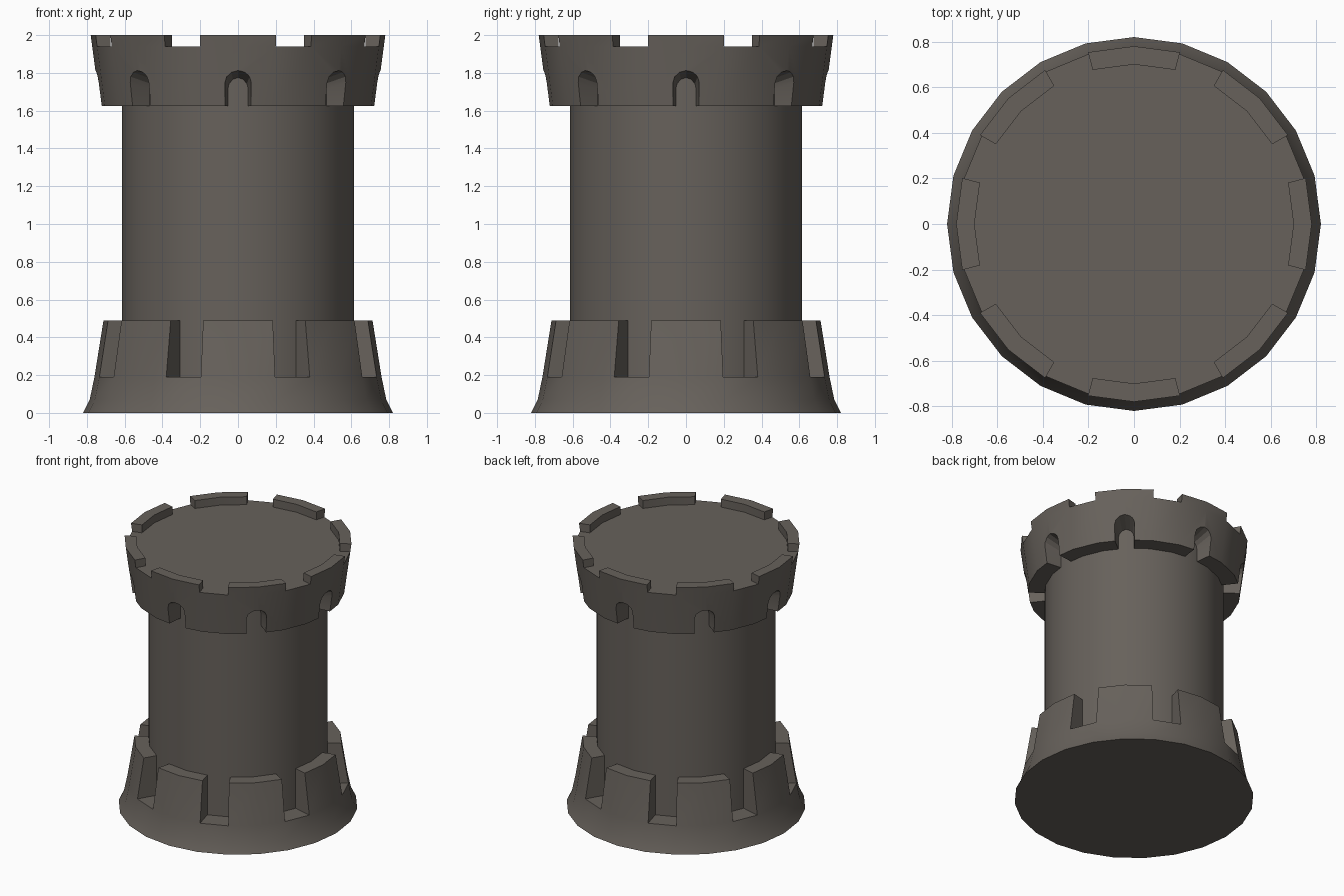
import bpy, bmesh, math

if "Cube" in bpy.data.objects:
    bpy.data.objects.remove(bpy.data.objects["Cube"])

N = 24                      # sides of the tower
stone = bpy.data.materials.new("dark_stone")
stone.diffuse_color = (0.135, 0.12, 0.105, 1)
stone.use_nodes = True
stone.node_tree.nodes["Principled BSDF"].inputs["Base Color"].default_value = stone.diffuse_color


def pt(r, i, z):
    a = 2 * math.pi * i / N
    return (r * math.cos(a), r * math.sin(a), z)


def make(name, faces, smooth=True):
    """Object from a list of faces given as coordinate lists."""
    bm = bmesh.new()
    for f in faces:
        bm.faces.new([bm.verts.new(c) for c in f])
    bmesh.ops.remove_doubles(bm, verts=bm.verts, dist=1e-4)
    bmesh.ops.recalc_face_normals(bm, faces=bm.faces)
    me = bpy.data.meshes.new(name)
    bm.to_mesh(me)
    bm.free()
    me.materials.append(stone)
    ob = bpy.data.objects.new(name, me)
    bpy.context.collection.objects.link(ob)
    return ob


def smooth(ob):
    bpy.ops.object.select_all(action='DESELECT')
    ob.select_set(True)
    bpy.context.view_layer.objects.active = ob
    bpy.ops.object.shade_smooth_by_angle(angle=math.radians(28))


def disc(r, z):
    return [pt(r, i, z) for i in range(N)]


def band(r0, z0, r1, z1, i):
    return [pt(r0, i, z0), pt(r0, i + 1, z0), pt(r1, i + 1, z1), pt(r1, i, z1)]


def battlement(name, outer, r_in, r_top, z_top):
    """Solid flared ring with eight blocks on top, two sides wide, one side apart."""
    r_f, z_f = outer[-1]
    faces = [disc(*outer[0]), disc(r_in, z_f)]
    for i in range(N):
        for (r0, z0), (r1, z1) in zip(outer, outer[1:]):
            faces.append(band(r0, z0, r1, z1, i))
        if i % 3 == 1:      # gap floor
            faces.append(band(r_in, z_f, r_f, z_f, i))
            for k in (i, i + 1):    # block ends
                faces.append([pt(r_in, k, z_f), pt(r_f, k, z_f),
                              pt(r_top, k, z_top), pt(r_in, k, z_top)])
        else:               # block
            faces.append(band(r_f, z_f, r_top, z_top, i))
            faces.append(band(r_top, z_top, r_in, z_top, i))
            faces.append(band(r_in, z_top, r_in, z_f, i))
    return make(name, faces)


# round shaft
shaft = make("shaft", [disc(0.615, 0.1), disc(0.615, 1.85)] +
             [band(0.615, 0.1, 0.615, 1.85, i) for i in range(N)])

# flared foot and overhanging crown
foot = battlement("foot", [(0.82, 0), (0.785, 0.07), (0.76, 0.19)], 0.613, 0.712, 0.49)
crown = battlement("crown", [(0.73, 1.625), (0.772, 1.94)], 0.70, 0.78, 2.0)


# arched niches under the crown, tapering inwards
def arch(r, a):
    w = 0.055 + (r - 0.615) * 0.12
    top = 1.775 + (r - 0.615) * 0.27
    prof = [(-w, 1.5), (-w, top - 0.06)]
    prof += [(-w * math.cos(t * math.pi / 6), top - 0.06 + 0.06 * math.sin(t * math.pi / 6))
             for t in range(1, 6)]
    prof += [(w, top - 0.06), (w, 1.5)]
    c, s = math.cos(a), math.sin(a)
    return [(r * c - x * s, r * s + x * c, z) for x, z in prof]


cut_faces = []
for k in range(8):
    a = k * math.pi / 4
    p, q = arch(0.595, a), arch(0.85, a)
    cut_faces += [p, q]
    n = len(p)
    cut_faces += [[p[j], p[(j + 1) % n], q[(j + 1) % n], q[j]] for j in range(n)]
cutter = make("niche_cutter", cut_faces)
cutter.hide_render = True

mod = crown.modifiers.new("niches", 'BOOLEAN')
mod.operation = 'DIFFERENCE'
mod.solver = 'EXACT'
mod.object = cutter
bpy.context.view_layer.objects.active = crown
bpy.ops.object.modifier_apply(modifier=mod.name)
bpy.data.objects.remove(cutter)

for ob in (shaft, foot, crown):
    smooth(ob)
